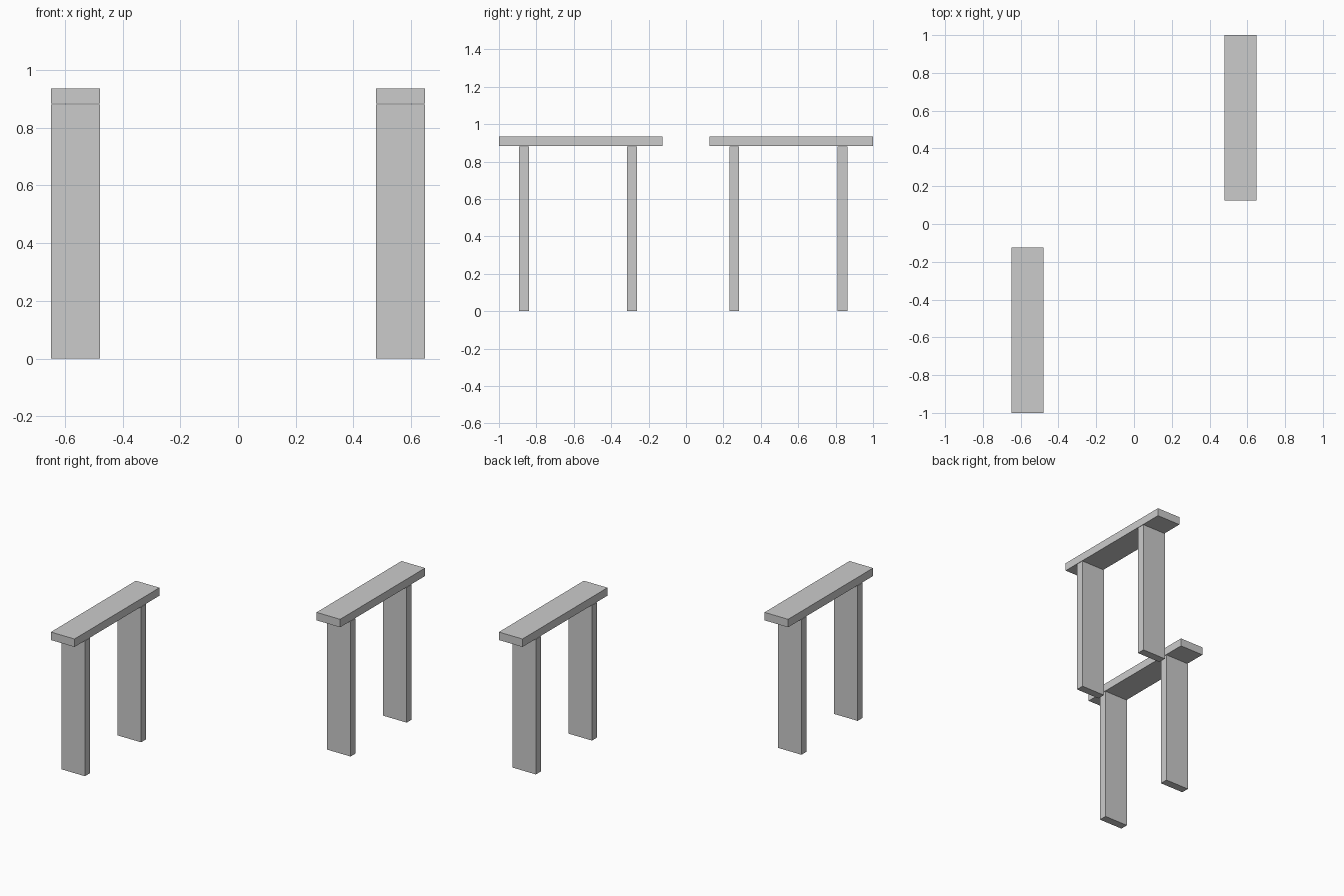
import bpy

if "Cube" in bpy.data.objects:
    bpy.data.objects.remove(bpy.data.objects["Cube"])

WIDTH = 0.17       # shared x width of tops and legs
THICK = 0.052      # board thickness
LEG_H = 0.88
TOP_H = 0.935


def board(name, centre, size):
    bpy.ops.mesh.primitive_cube_add(size=1, location=centre)
    ob = bpy.context.object
    ob.name = name
    ob.scale = size
    bpy.ops.object.transform_apply(location=False, rotation=False, scale=True)
    return ob


# Two identical narrow benches, placed diagonally
for side, x, y in (("left", -0.5635, -0.5625), ("right", 0.5635, 0.5625)):
    # bench top
    board(f"{side}_top", (x, y, TOP_H - THICK / 2), (WIDTH, 0.875, THICK))
    # slab legs, slightly off-centre along the bench
    for end, dy in (("front", -0.304), ("back", 0.274)):
        board(f"{side}_{end}_leg", (x, y + dy, LEG_H / 2), (WIDTH, THICK, LEG_H))
